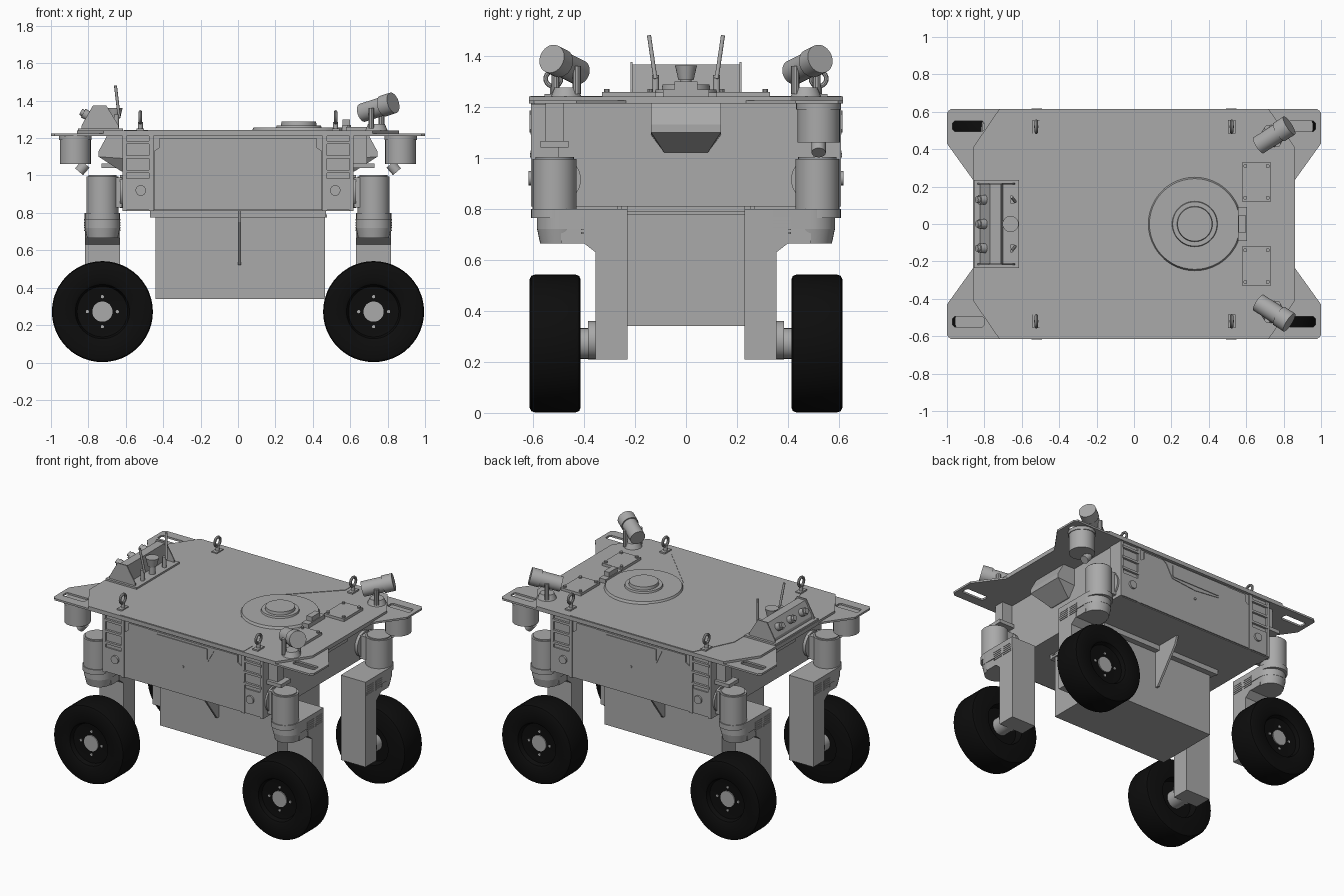
import bpy, bmesh, math
from mathutils import Vector

cube = bpy.data.objects.get("Cube")
if cube:
    bpy.data.objects.remove(cube)


def material(name, v):
    m = bpy.data.materials.new(name)
    m.use_nodes = True
    m.diffuse_color = (v, v, v, 1)
    b = m.node_tree.nodes["Principled BSDF"]
    b.inputs["Base Color"].default_value = (v, v, v, 1)
    b.inputs["Roughness"].default_value = 0.6
    return m


GREY = material("light grey", 0.4)
BLACK = material("rubber black", 0.004)


def finish(name, bm, mat=GREY, smooth=False):
    bmesh.ops.recalc_face_normals(bm, faces=bm.faces)
    me = bpy.data.meshes.new(name)
    bm.to_mesh(me)
    bm.free()
    me.materials.append(mat)
    ob = bpy.data.objects.new(name, me)
    bpy.context.collection.objects.link(ob)
    if smooth:
        bpy.ops.object.select_all(action='DESELECT')
        ob.select_set(True)
        bpy.context.view_layer.objects.active = ob
        bpy.ops.object.shade_smooth_by_angle(angle=math.radians(35))
    return ob


def plate(name, loops, axis, lo, hi, mat=GREY, smooth=False):
    """Extrude an outline (with optional hole outlines) along an axis."""
    put = {'x': lambda a, b: (lo, a, b), 'y': lambda a, b: (a, lo, b), 'z': lambda a, b: (a, b, lo)}[axis]
    bm = bmesh.new()
    for pts in loops:
        vs = [bm.verts.new(put(*p)) for p in pts]
        if len(loops) == 1:
            bm.faces.new(vs)
        else:
            for i, v in enumerate(vs):
                bm.edges.new((v, vs[i - 1]))
    if len(loops) > 1:
        bmesh.ops.triangle_fill(bm, use_beauty=True, edges=bm.edges[:])
    r = bmesh.ops.extrude_face_region(bm, geom=bm.faces[:], use_keep_orig=True)
    d = Vector([(hi - lo) * (axis == c) for c in 'xyz'])
    bmesh.ops.translate(bm, vec=d, verts=[g for g in r['geom'] if isinstance(g, bmesh.types.BMVert)])
    return finish(name, bm, mat, smooth)


def box(name, x, y, z, mat=GREY):
    return plate(name, [[(x[0], y[0]), (x[1], y[0]), (x[1], y[1]), (x[0], y[1])]], 'z', z[0], z[1], mat)


def rod(name, a, b, r1, r2=None, mat=GREY, seg=32):
    a, b = Vector(a), Vector(b)
    bm = bmesh.new()
    bmesh.ops.create_cone(bm, cap_ends=True, segments=seg, radius1=r1,
                          radius2=r1 if r2 is None else r2, depth=(b - a).length)
    bm.transform((b - a).to_track_quat('Z', 'Y').to_matrix().to_4x4())
    bmesh.ops.translate(bm, vec=(a + b) / 2, verts=bm.verts)
    return finish(name, bm, mat, True)


def span(s, a, b):
    """Mirrored, ordered interval."""
    return tuple(sorted((s * a, s * b)))


def hull(name, pts):
    bm = bmesh.new()
    for p in pts:
        bm.verts.new(p)
    bmesh.ops.convex_hull(bm, input=bm.verts[:])
    return finish(name, bm)


def four(pts):
    """Complete an outline given in the +x +y quadrant, running from +y side to +x side."""
    q = list(pts)
    return (q + [(x, -y) for x, y in reversed(q)] + [(-x, -y) for x, y in q]
            + [(-x, y) for x, y in reversed(q)])


CORNERS = [(sx, sy) for sx in (-1, 1) for sy in (-1, 1)]

# Deck: lower plate with slotted corner wings and an upper plate with cut corners
slots = [[(sx * x, sy * y) for x, y in ((.81, .495), (.96, .495), (.97, .505), (.97, .54), (.96, .55), (.81, .55), (.8, .54), (.8, .505))]
         for sx, sy in CORNERS]
plate("deck_wings", [four([(.47, .615), (.98, .615), (1, .595), (1, .43), (.86, .235)])] + slots, 'z', 1.212, 1.225)
plate("deck_top", [four([(.72, .615), (.86, .41)])], 'z', 1.225, 1.24)
plate("deck_panel", [[(-.48, .61), (.47, .61), (.47, .51), (.16, .2), (.16, -.2), (.47, -.51), (.47, -.61),
                      (-.48, -.61), (-.61, -.34), (-.61, .34)]], 'z', 1.24, 1.243)

# Hull and belly box
box("hull", (-.61, .61), (-.595, .595), (.81, 1.213))
box("belly_box", (-.44, .465), (-.23, .23), (.34, .81))
box("belly_lid", (-.46, .475), (-.25, .25), (.775, .79))
for s in (-1, 1):
    box("belly_rail", (-.47, .47), span(s, .25, .27), (.775, .81))
    plate("belly_fin", [[(s * .22, .81), (s * .44, .81), (s * .42, .75), (s * .25, .52), (s * .22, .52)]], 'x', .0, .015)
    # Side panel with hatch and handle
    plate("side_panel", [[(-.45, .815), (.45, .815), (.45, 1.13), (.42, 1.15), (.42, 1.2), (-.42, 1.2), (-.42, 1.15), (-.45, 1.13)]],
          'y', s * .595, s * .604)
    plate("side_hatch", [[(-.27, 1.2), (-.24, 1.18), (-.2, 1.09), (0, 1.07), (.19, 1.09), (.24, 1.18), (.27, 1.2)]],
          'y', s * .604, s * .608)
    plate("hatch_handle", [[(-.19, 1.1), (.18, 1.1), (.19, 1.11), (.19, 1.185), (-.2, 1.185), (-.2, 1.11)]],
          'y', s * .608, s * .613)
    rod("side_button", (0, s * .604, 1.01), (0, s * .611, 1.01), .008, seg=12)
    # End wall sensor housing
    hull("end_housing", [(s * x, t * y, z) for t in (-1, 1) for x, y, z in
                         ((.6, .137, 1.213), (.6, .137, 1.09), (.6, .085, 1.02), (.62, .085, 1.02),
                          (.745, .137, 1.1), (.745, .137, 1.13), (.7, .137, 1.213))])


def ring(name, c, R, r):
    """Torus lying in the yz plane."""
    bm = bmesh.new()
    n, k = 24, 8
    g = []
    for i in range(n):
        a = 2 * math.pi * i / n
        g.append([])
        for j in range(k):
            b = 2 * math.pi * j / k
            q = R + r * math.cos(b)
            g[i].append(bm.verts.new((c[0] + r * math.sin(b), c[1] + q * math.cos(a), c[2] + q * math.sin(a))))
    for i in range(n):
        for j in range(k):
            bm.faces.new((g[i - 1][j - 1], g[i][j - 1], g[i][j], g[i - 1][j]))
    finish(name, bm, GREY, True)


def wheel(name, x, y0, s, z):
    """Tyre and dished rim turned around the axle; offsets grow outwards."""
    prof = [(0, .05), (.13, .05), (.14, 0), (.252, 0), (.265, .006), (.27, .02), (.27, .18), (.265, .194), (.252, .2),
            (.16, .2), (.145, .192), (.135, .165), (.09, .16), (0, .16)]
    bm = bmesh.new()
    vs = [bm.verts.new((x + r, s * (y0 + t), z)) for r, t in prof]
    es = [bm.edges.new(p) for p in zip(vs, vs[1:])]
    bmesh.ops.spin(bm, geom=vs + es, cent=(x, 0, z), axis=(0, 1, 0), angle=2 * math.pi, steps=48)
    bmesh.ops.remove_doubles(bm, verts=bm.verts, dist=.0001)
    finish(name, bm, BLACK, True)


for sx, sy in CORNERS:
    X, Y, Z = sx * .725, sy * .515, .272
    # Hull corner frame
    for z in (1.175, 1.1, 1.02):
        box("frame_rib", span(sx, .47, .605), span(sy, .59, .61), (z - .008, z + .008))
    box("frame_post", span(sx, .595, .618), span(sy, .5, .607), (.81, 1.21))
    box("frame_inner_post", span(sx, .452, .475), span(sy, .59, .607), (.81, 1.21))
    box("frame_foot", span(sx, .475, .6), span(sy, .59, .604), (.815, .985))
    rod("frame_knob", (sx * .52, sy * .6, .92), (sx * .52, sy * .617, .92), .028, seg=16)
    rod("leg_mount", (sx * .6, sy * .5, .915), (sx * .63, sy * .5, .915), .088)
    box("leg_mount_block", span(sx, .62, .7), span(sy, .45, .56), (.83, .99))
    # Steering motor, arm and leg
    rod("steering_motor", (X, Y, .79), (X, Y, .995), .086)
    rod("steering_cap", (X, Y, .995), (X, Y, 1.003), .075)
    rod("steering_collar", (X, Y, .765), (X, Y, .8), .092)
    arc = [(X + .095 * math.cos(a), sy * (.49 + .095 * math.sin(a))) for a in [math.pi * i / 16 for i in range(17)]]
    plate("arm", [arc + [(X - .095, sy * .23), (X + .095, sy * .23)]], 'z', .72, .8, smooth=True)
    rod("arm_bowl", (X, sy * .49, .665), (X, sy * .49, .722), .082, .094)
    box("arm_underside", (X - .09, X + .09), span(sy, .3, .49), (.665, .722))
    plate("leg", [[(sy * .23, .8), (sy * .4, .8), (sy * .4, .665), (sy * .355, .63), (sy * .355, .21), (sy * .23, .21)]],
          'x', X - .094, X + .094)
    for t in (-1, 1):
        for y in (.28, .375):
            for k in range(5):
                z = .702 + .014 * k
                box("vent_slat", span(t, t * X + .092, t * X + .098), span(sy, y - .036, y + .036), (z, z + .008))
    # Wheel, hub and bolts
    rod("axle_flange", (X, sy * .35, .285), (X, sy * .385, .285), .075)
    rod("axle", (X, sy * .38, Z), (X, sy * .48, Z), .06)
    wheel("wheel", X, .413, sy, Z)
    rod("hub_cap", (X, sy * .56, Z), (X, sy * .58, Z), .054)
    for i in range(4):
        a = i * math.pi / 2
        bx, bz = X + .08 * math.cos(a), Z + .08 * math.sin(a)
        rod("hub_bolt", (bx, sy * .565, bz), (bx, sy * .578, bz), .009, seg=8)
    # Lifting eyes
    ex, ey = sx * .522, sy * .52
    box("eye_base", (ex - .02, ex + .02), (ey - .035, ey + .035), (1.24, 1.25))
    rod("eye_stem", (ex, ey, 1.245), (ex, ey, 1.285), .013, seg=12)
    ring("eye_ring", (ex, ey, 1.31), .03, .009)
    # Scanner pods under two opposite wings, small brackets under the other two
    if sx == sy:
        px, py = sx * .87, sy * .52
        rod("pod", (px, py, 1.06), (px, py, 1.195), .083)
        rod("pod_flange", (px, py, 1.19), (px, py, 1.213), .088)
        rod("pod_sensor", (sx * .815, py, 1.06), (sx * .85, py, 1.02), .028, seg=16)
    else:
        box("wing_bracket", span(sx, .61, .69), span(sy, .48, .55), (1.06, 1.213))
        box("wing_bracket_foot", span(sx, .61, .73), span(sy, .46, .57), (1.04, 1.065))

# Turret ring on the deck
for name, r, z0, z1 in (("turret_disc", .25, 1.24, 1.256), ("turret_ring", .122, 1.255, 1.268), ("turret_cap", .095, 1.268, 1.288)):
    rod(name, (.325, 0, z0), (.325, 0, z1), r, r * .97, seg=48)
box("turret_latch", (.555, .605), (-.09, .09), (1.24, 1.268))
box("cable_hook", (.56, .6), (-.045, .045), (1.265, 1.3))

for s in (-1, 1):
    # Deck access pads
    box("access_pad", (.578, .732), span(s, .12, .33), (1.24, 1.258))
    for x in (.595, .715):
        for y in (.14, .31):
            rod("pad_bolt", (x, s * y, 1.255), (x, s * y, 1.27), .011, seg=10)
    # Camera on a yoke
    tail, head = Vector((.665, s * .42, 1.335)), Vector((.82, s * .52, 1.385))
    ax = (head - tail).normalized()
    rod("camera_body", tail, head, .05)
    rod("camera_hood", head - ax * .055, head + ax * .012, .057)
    rod("camera_foot", (.74, s * .47, 1.24), (.74, s * .47, 1.275), .06, .045, seg=16)
    side = ax.cross(Vector((0, 0, 1))).normalized()
    for t in (-1, 1):
        o = Vector((.74, s * .47, 0)) + side * t * .05
        rod("camera_yoke", o + Vector((0, 0, 1.25)), o + Vector((0, 0, 1.36)), .016, seg=10)
    # Antennas
    rod("antenna_base", (-.65, s * .12, 1.24), (-.65, s * .12, 1.325), .014, seg=12)
    rod("antenna", (-.635, s * .12, 1.31), (-.655, s * .145, 1.48), .008, seg=12)
    # Connector rack end cheeks
    plate("rack_cheek", [[(-.84, 1.24), (-.835, 1.27), (-.775, 1.375), (-.705, 1.375), (-.64, 1.27), (-.635, 1.24)]],
          'y', s * .21, s * .218)

# Connector rack: sloped panel, sockets and a horn
box("rack_base", (-.855, -.615), (-.235, .235), (1.24, 1.252))
plate("rack_body", [[(-.825, 1.25), (-.822, 1.27), (-.77, 1.365), (-.712, 1.365), (-.7, 1.25)]], 'y', -.212, .212)
for y in (-.13, 0, .13):
    c = Vector((-.797, y, 1.317))
    n = Vector((-.88, 0, .48))
    rod("socket", c, c + n * .035, .026, seg=16)
    rod("socket_plug", c + n * .035, c + n * .05, .018, seg=12)
rod("horn_stem", (-.66, 0, 1.24), (-.66, 0, 1.31), .022, seg=16)
rod("horn", (-.66, 0, 1.305), (-.66, 0, 1.362), .03, .043, seg=24)
